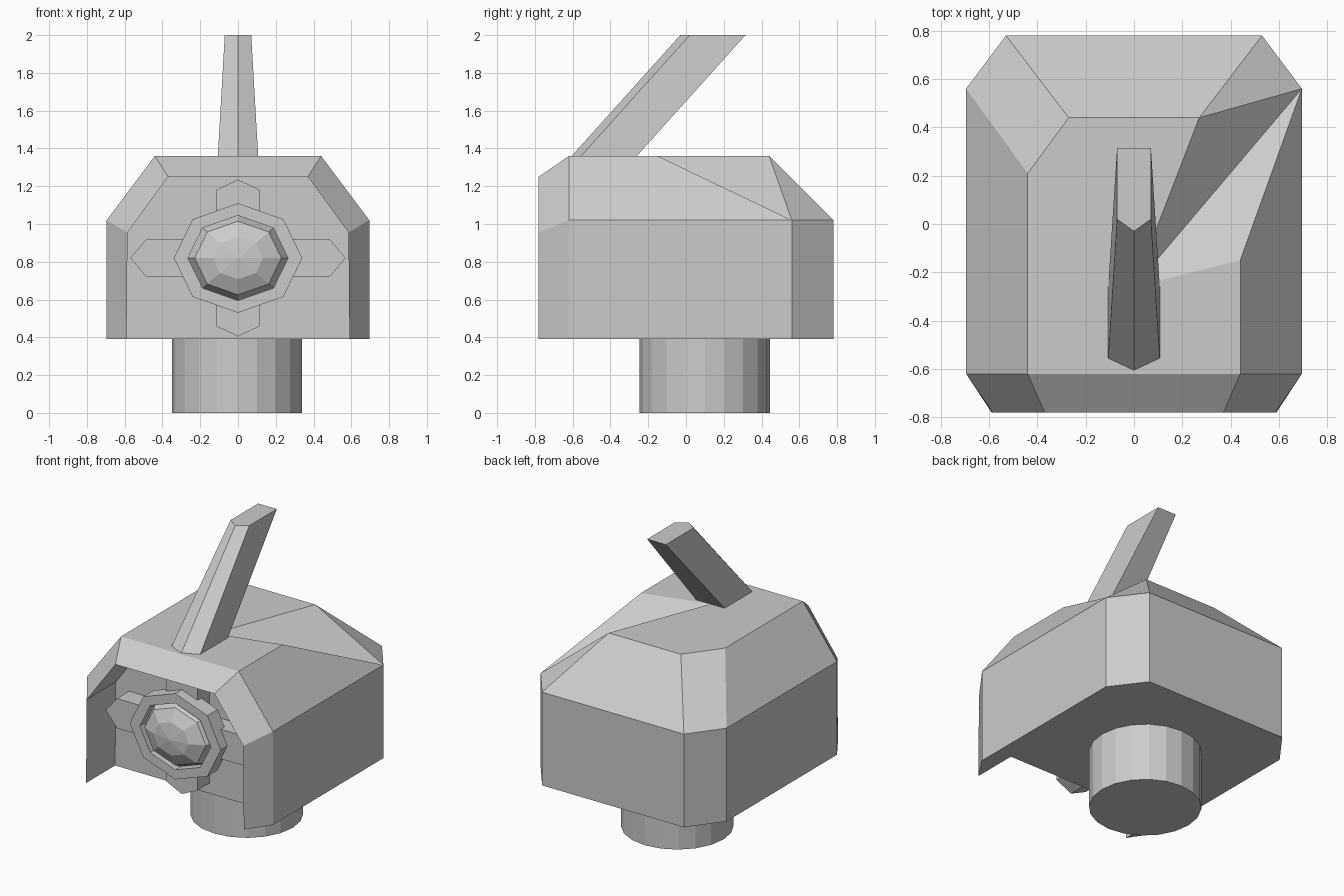
import bpy, bmesh, math
from mathutils import Matrix

if "Cube" in bpy.data.objects:
    bpy.data.objects.remove(bpy.data.objects["Cube"])


def make(name, verts, faces):
    bm = bmesh.new()
    vs = [bm.verts.new(v) for v in verts]
    for f in faces:
        bm.faces.new([vs[i] for i in f])
    return finish(name, bm)


def finish(name, bm):
    bmesh.ops.recalc_face_normals(bm, faces=bm.faces)
    me = bpy.data.meshes.new(name)
    bm.to_mesh(me)
    bm.free()
    ob = bpy.data.objects.new(name, me)
    bpy.context.collection.objects.link(ob)
    return ob


def loft(name, sections, closed=False):
    """Skin same-length sections; closed joins last to first instead of capping."""
    n = len(sections[0])
    m = len(sections)
    verts = [p for s in sections for p in s]
    faces = []
    for k in range(m if closed else m - 1):
        a, b = k * n, (k + 1) % m * n
        faces += [(a + i, a + (i + 1) % n, b + (i + 1) % n, b + i) for i in range(n)]
    if not closed:
        faces += [range(n), range((m - 1) * n, m * n)]
    return make(name, verts, faces)


# Body shell: right-hand points, mirrored to the left (lower case = left)
right = {
    "F0": (.59, -.78, .39), "F1": (.585, -.78, .955), "F2": (.37, -.78, 1.25),
    "I0": (.59, -.47, .39), "I1": (.585, -.47, .955), "I2": (.37, -.47, 1.25),
    "M0": (.695, -.62, .39), "M1": (.695, -.62, 1.02), "M2": (.44, -.62, 1.36),
    "B0": (.695, .56, .39), "B1": (.695, .56, 1.02),
    "R0": (.53, .78, .39), "R1": (.53, .78, 1.02), "R2": (.27, .44, 1.36),
    "S0": (.44, -.15, 1.36),
}
pts = dict(right)
pts.update({k.lower(): (-x, y, z) for k, (x, y, z) in right.items()})
pts["s0"] = (-.44, .21, 1.36)      # the dented rear corner is only on the right
pts["A0"] = (0, -.26, 1.36)
side = ["I0 I1 F1 F0", "I1 I2 F2 F1", "F0 F1 M1 M0", "F1 F2 M2 M1",
        "M0 M1 B1 B0", "M1 M2 S0 B1", "B0 B1 R1 R0"]
faces = side + [f.lower() for f in side] + [
    "I2 i2 f2 F2", "F2 f2 m2 M2", "I0 I1 I2 i2 i1 i0",
    "R0 R1 r1 r0", "R1 R2 r2 r1", "b1 r1 r2 s0",
    "B1 R1 R2", "R2 B1 A0", "A0 B1 S0", "M2 S0 A0 R2 r2 s0 m2",
    "F0 M0 B0 R0 r0 b0 m0 f0 i0 I0"]
keys = list(pts)
make("body", list(pts.values()), [[keys.index(k) for k in f.split()] for f in faces])

# Round neck
bm = bmesh.new()
bmesh.ops.create_cone(bm, cap_ends=True, segments=20, radius1=.345, radius2=.345, depth=.4,
                      matrix=Matrix.Translation((-.005, .1, .2)))
finish("neck", bm)

# Swept-back crest with ridged front
def crest(w, ridge, front, back, z):
    return [(0, ridge, z), (w, front, z), (w, back, z), (-w, back, z), (-w, front, z)]

loft("crest", [crest(.107, -.61, -.56, -.265, 1.355), crest(.07, -.03, .02, .315, 2)])

# Pointed cross plates in the recess
CZ = .82
def plate(name, outline):
    loft(name, [[(x, y, CZ + z) for x, z in outline] for y in (-.6, -.465)])

def bar(tip, shoulder, w):
    return [(tip, 0), (shoulder, w), (-shoulder, w), (-tip, 0), (-shoulder, -w), (shoulder, -w)]

plate("cross_bar_horizontal", bar(.57, .485, .1))
plate("cross_bar_vertical", [(z, x) for x, z in bar(.415, .36, .117)])

# Eight-sided bezel
def octagon(rx, rz, y):
    return [(rx * math.cos(i * math.pi / 4), y, CZ + rz * math.sin(i * math.pi / 4)) for i in range(8)]

loft("lens_bezel", [octagon(.34, .29, -.56), octagon(.34, .29, -.67),
                    octagon(.265, .225, -.67), octagon(.265, .225, -.56)], closed=True)

# Faceted lens
bm = bmesh.new()
bmesh.ops.create_uvsphere(bm, u_segments=8, v_segments=6, radius=1)
bmesh.ops.transform(bm, verts=bm.verts, matrix=Matrix.Translation((0, -.61, CZ))
                    @ Matrix.Diagonal((.265, .12, .225, 1)) @ Matrix.Rotation(math.pi / 2, 4, 'X'))
finish("lens", bm)
